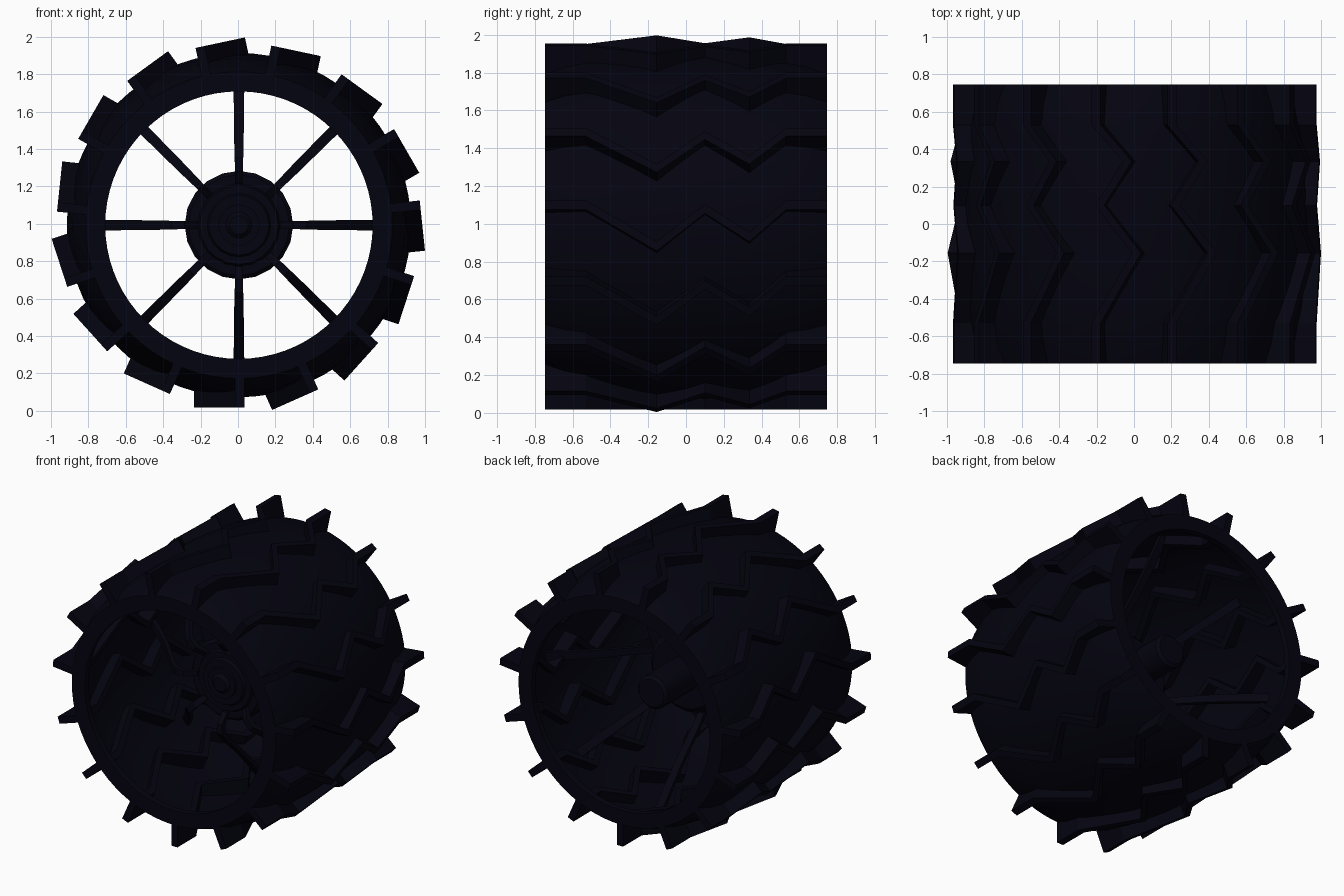
import bpy, bmesh, math

if "Cube" in bpy.data.objects:
    bpy.data.objects.remove(bpy.data.objects["Cube"])

CENTRE_X, CENTRE_Z = 0.005, 0.993
mat = bpy.data.materials.new("dark_metal")
mat.diffuse_color = (0.0012, 0.001, 0.005, 1)
mat.use_nodes = True
mat.node_tree.nodes["Principled BSDF"].inputs["Base Color"].default_value = mat.diffuse_color


def finish(name, bm, smooth=True):
    bmesh.ops.recalc_face_normals(bm, faces=bm.faces[:])
    me = bpy.data.meshes.new(name)
    bm.to_mesh(me)
    bm.free()
    ob = bpy.data.objects.new(name, me)
    bpy.context.collection.objects.link(ob)
    me.materials.append(mat)
    if smooth:
        bpy.ops.object.select_all(action='DESELECT')
        ob.select_set(True)
        bpy.context.view_layer.objects.active = ob
        bpy.ops.object.shade_smooth_by_angle(angle=math.radians(30))
    return ob


def revolve(name, profile, sides, closed):
    """Spin (radius, y) points about the wheel axle."""
    bm = bmesh.new()
    rings = []
    for i in range(sides):
        a = 2 * math.pi * i / sides
        rings.append([bm.verts.new((CENTRE_X + r * math.sin(a), y, CENTRE_Z + r * math.cos(a)))
                      for r, y in profile])
    count = len(profile)
    for i in range(sides):
        a, b = rings[i], rings[(i + 1) % sides]
        for j in range(count if closed else count - 1):
            k = (j + 1) % count
            bm.faces.new((a[j], a[k], b[k], b[j]))
    if not closed:
        bm.faces.new([r[0] for r in rings])
        bm.faces.new([r[-1] for r in rings])
    return finish(name, bm)


def ribbon(bm, sections):
    """Join four-cornered cross-sections into a capped bar."""
    rows = [[bm.verts.new(p) for p in s] for s in sections]
    for a, b in zip(rows, rows[1:]):
        for j in range(4):
            k = (j + 1) % 4
            bm.faces.new((a[j], a[k], b[k], b[j]))
    bm.faces.new(rows[0])
    bm.faces.new(rows[-1])


def place(angle, radial, side, y):
    """Point at a clockwise angle from the bottom of the wheel."""
    s, c = math.sin(angle), math.cos(angle)
    return (CENTRE_X - s * radial - c * side, y, CENTRE_Z - c * radial + s * side)


# Barrel-shaped shell with inward lips at both ends
outer_half = [(0.82, 0.745), (0.86, 0.64), (0.89, 0.48), (0.91, 0.26)]
inner_half = [(0.90, 0.26), (0.88, 0.47), (0.85, 0.62), (0.81, 0.70),
              (0.715, 0.70), (0.715, 0.745)]
profile = ([(r, -y) for r, y in outer_half] + [(0.92, 0)] + outer_half[::-1]
           + inner_half[::-1] + [(0.907, 0)] + [(r, -y) for r, y in inner_half])
revolve("wheel_shell", profile, 72, True)

# Fifteen zigzag treads, deep enough to show inside the shell
zigzag = [(-0.745, 0), (-0.53, 0), (-0.155, 0.22), (0.10, 0.02),
          (0.335, 0.17), (0.53, 0), (0.745, 0)]
bm = bmesh.new()
for n in range(15):
    a = 2 * math.pi * n / 15
    ribbon(bm, [[place(a, r, s + t, y) for r, t in
                 ((0.80, -0.03), (0.975, -0.03), (0.975, 0.02), (0.80, 0.02))]
                for y, s in zigzag])
finish("zigzag_treads", bm, False)

# Hub drum with stepped rings in front and an axle stub behind
hub = [(0.05, -0.22), (0.07, -0.20), (0.11, -0.20), (0.11, -0.18), (0.16, -0.18),
       (0.17, -0.16), (0.21, -0.16), (0.22, -0.14), (0.27, -0.14), (0.29, -0.12),
       (0.29, -0.02), (0.25, 0.02), (0.12, 0.02), (0.12, 0.37), (0.10, 0.39)]
revolve("hub", hub, 20, False)

# Eight curved spokes that bow forward at the hub and sweep back to the shell
path = [(0.22, -0.14), (0.29, -0.20), (0.36, -0.20), (0.43, -0.14),
        (0.60, 0.04), (0.75, 0.18), (0.90, 0.31)]
bm = bmesh.new()
for n in range(8):
    a = math.pi * n / 4
    sections = []
    for i, (r, y) in enumerate(path):
        w = 0.019 + 0.002 * i
        sections.append([place(a, r, -w, y - 0.02), place(a, r, w, y - 0.02),
                         place(a, r, w, y + 0.02), place(a, r, -w, y + 0.02)])
    ribbon(bm, sections)
finish("spokes", bm)
